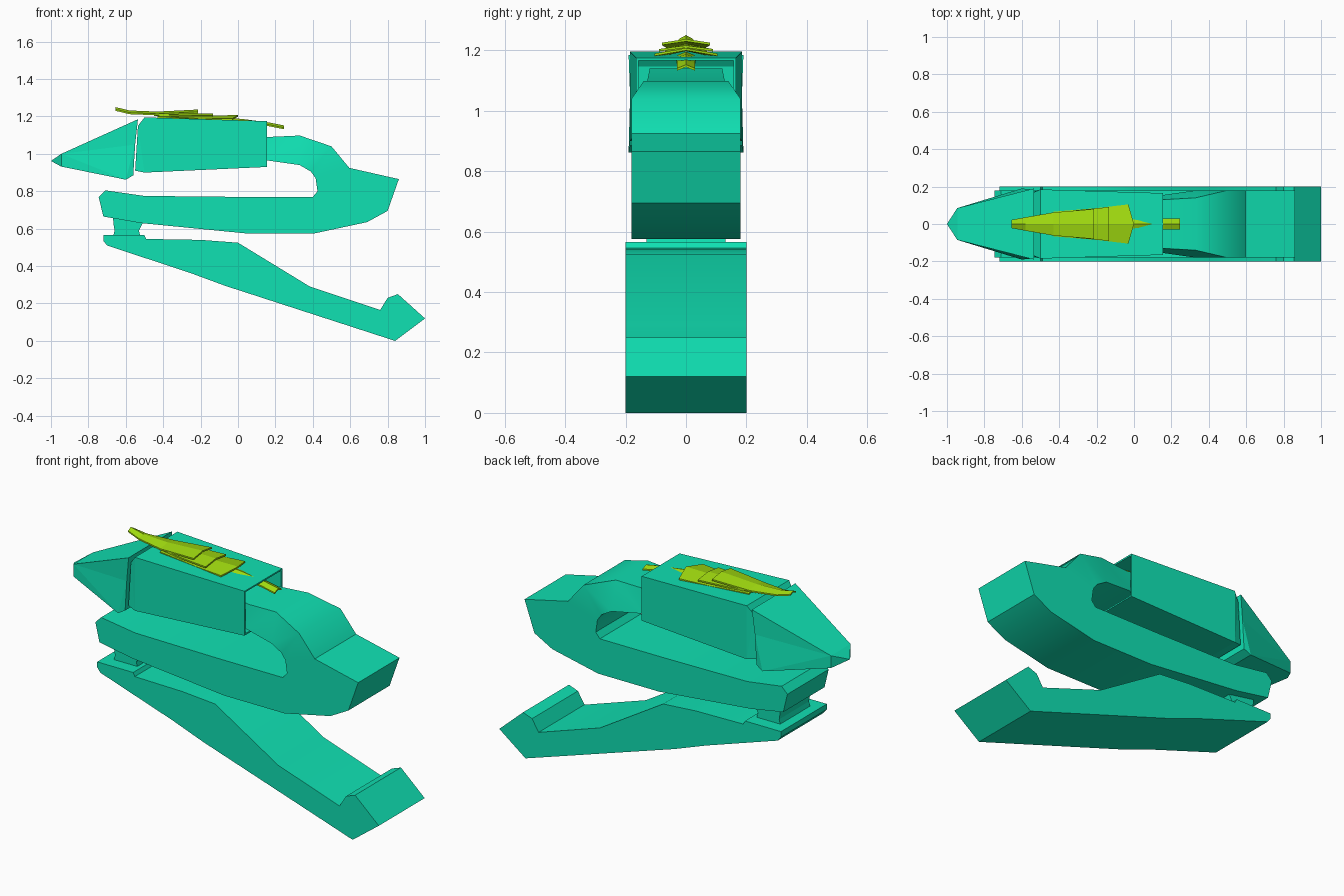
import bpy, bmesh, math

if "Cube" in bpy.data.objects:
    bpy.data.objects.remove(bpy.data.objects["Cube"])


def material(name, rgb):
    m = bpy.data.materials.new(name)
    m.diffuse_color = (*rgb, 1)
    m.use_nodes = True
    m.node_tree.nodes["Principled BSDF"].inputs["Base Color"].default_value = m.diffuse_color
    return m


TEAL = material("teal", (0.005, 0.75, 0.45))
LIME = material("lime", (0.36, 0.72, 0.005))


def finish(name, bm, mat, open_x=None, smooth=False):
    bmesh.ops.remove_doubles(bm, verts=bm.verts, dist=1e-4)
    bmesh.ops.recalc_face_normals(bm, faces=bm.faces)
    if open_x is not None:
        ends = [f for f in bm.faces if all(abs(v.co.x - open_x) < 1e-4 for v in f.verts)]
        bmesh.ops.delete(bm, geom=ends, context='FACES')
    bmesh.ops.triangulate(bm, faces=[f for f in bm.faces if len(f.verts) > 4])
    me = bpy.data.meshes.new(name)
    bm.to_mesh(me)
    bm.free()
    me.materials.append(mat)
    ob = bpy.data.objects.new(name, me)
    bpy.context.collection.objects.link(ob)
    if smooth:
        bpy.ops.object.select_all(action='DESELECT')
        ob.select_set(True)
        bpy.context.view_layer.objects.active = ob
        bpy.ops.object.shade_smooth_by_angle(angle=math.radians(32))
    return ob


def prism(name, pts, width, mat=TEAL, **kw):
    """Side profile of (x, z) or (x, z, half width), mirrored across y."""
    bm = bmesh.new()
    sides = [[bm.verts.new((p[0], s * (p[2] if len(p) > 2 else width), p[1])) for p in pts]
             for s in (-1, 1)]
    a, b = sides
    bm.faces.new(a)
    bm.faces.new(b[::-1])
    n = len(pts)
    for i in range(n):
        j = (i + 1) % n
        bm.faces.new((a[i], b[i], b[j], a[j]))
    return finish(name, bm, mat, **kw)


def feather(name, stations, ridge=0.012, thick=0.008, point=0.0):
    """Thin ridged blade through stations (x, z, half width)."""
    bm = bmesh.new()
    rings = []
    for k, (x, z, w) in enumerate(stations):
        tip = point if k == len(stations) - 1 else 0
        ring = [(x, -w, z - ridge), (x + tip, 0, z), (x, w, z - ridge),
                (x, w, z - ridge - thick), (x + tip, 0, z - thick), (x, -w, z - ridge - thick)]
        rings.append([bm.verts.new(c) for c in ring])
    for r, s in zip(rings, rings[1:]):
        for i in range(6):
            j = (i + 1) % 6
            bm.faces.new((r[i], r[j], s[j], s[i]))
    for r in (rings[0], rings[-1]):
        bm.faces.new((r[0], r[1], r[4], r[5]))
        bm.faces.new((r[1], r[2], r[3], r[4]))
    return finish(name, bm, LIME)


# lowest limb with hooked toe
prism("lower_limb", [
    (-0.72, 0.565), (-0.50, 0.565), (-0.49, 0.545), (-0.2, 0.54), (0.0, 0.525),
    (0.385, 0.29), (0.76, 0.165), (0.80, 0.23), (0.855, 0.25), (1.0, 0.12),
    (0.84, 0.0), (-0.07, 0.295), (-0.26, 0.365), (-0.7, 0.51), (-0.72, 0.535)],
    0.2, smooth=True)

# waisted joint between the two limbs
prism("joint", [
    (-0.67, 0.55), (-0.52, 0.55), (-0.53, 0.59), (-0.50, 0.65),
    (-0.67, 0.68), (-0.665, 0.62), (-0.66, 0.59)], 0.13)

# folded body: lower arm, heel and the neck running into the casing
prism("folded_body", [
    (-0.745, 0.77), (-0.71, 0.805), (-0.5, 0.775), (0.0, 0.77), (0.40, 0.77),
    (0.425, 0.80), (0.415, 0.87), (0.39, 0.905), (0.33, 0.94), (0.155, 0.965, 0.155),
    (-0.1, 0.97, 0.12), (-0.1, 1.14, 0.12), (0.155, 1.09, 0.13), (0.33, 1.098, 0.14),
    (0.50, 1.04), (0.595, 0.925), (0.86, 0.865), (0.80, 0.695), (0.69, 0.635),
    (0.41, 0.575), (0.04, 0.575), (-0.52, 0.63), (-0.72, 0.665)],
    0.18, smooth=True)

# upper casing, open at the neck end
casing = prism("upper_casing", [
    (-0.535, 1.15, 0.17), (-0.50, 1.195, 0.185), (0.155, 1.175, 0.165),
    (0.155, 0.93, 0.165), (-0.50, 0.90, 0.185), (-0.55, 0.91, 0.17)],
    0.18, open_x=0.155)
wall = casing.modifiers.new("wall", 'SOLIDIFY')
wall.thickness = 0.012
wall.offset = -1

# wedge-shaped head
prism("head", [
    (-0.945, 1.0, 0.085), (-0.535, 1.185, 0.19), (-0.55, 1.05, 0.185),
    (-0.56, 0.885, 0.185), (-0.60, 0.862, 0.19), (-0.945, 0.932, 0.085)], 0.19)

# pointed nose tip
prism("nose_tip", [(-1.0, 0.962, 0.0), (-0.945, 1.0, 0.085), (-0.945, 0.932, 0.085)], 0)

# layered crest feathers
feather("crest_top", [(-0.655, 1.25, 0.022), (-0.58, 1.232, 0.036), (-0.43, 1.226, 0.062),
                      (-0.215, 1.237, 0.08)])
feather("crest_middle", [(-0.45, 1.222, 0.05), (-0.3, 1.218, 0.075), (-0.135, 1.216, 0.09)])
feather("crest_bottom", [(-0.43, 1.217, 0.066), (-0.2, 1.205, 0.085),
                         (-0.03, 1.207, 0.105)], point=0.03, ridge=0.018)
feather("crest_tail", [(-0.1, 1.195, 0.03), (0.02, 1.187, 0.033), (0.12, 1.174, 0.03),
                       (0.165, 1.168, 0.03), (0.245, 1.152, 0.03)])
